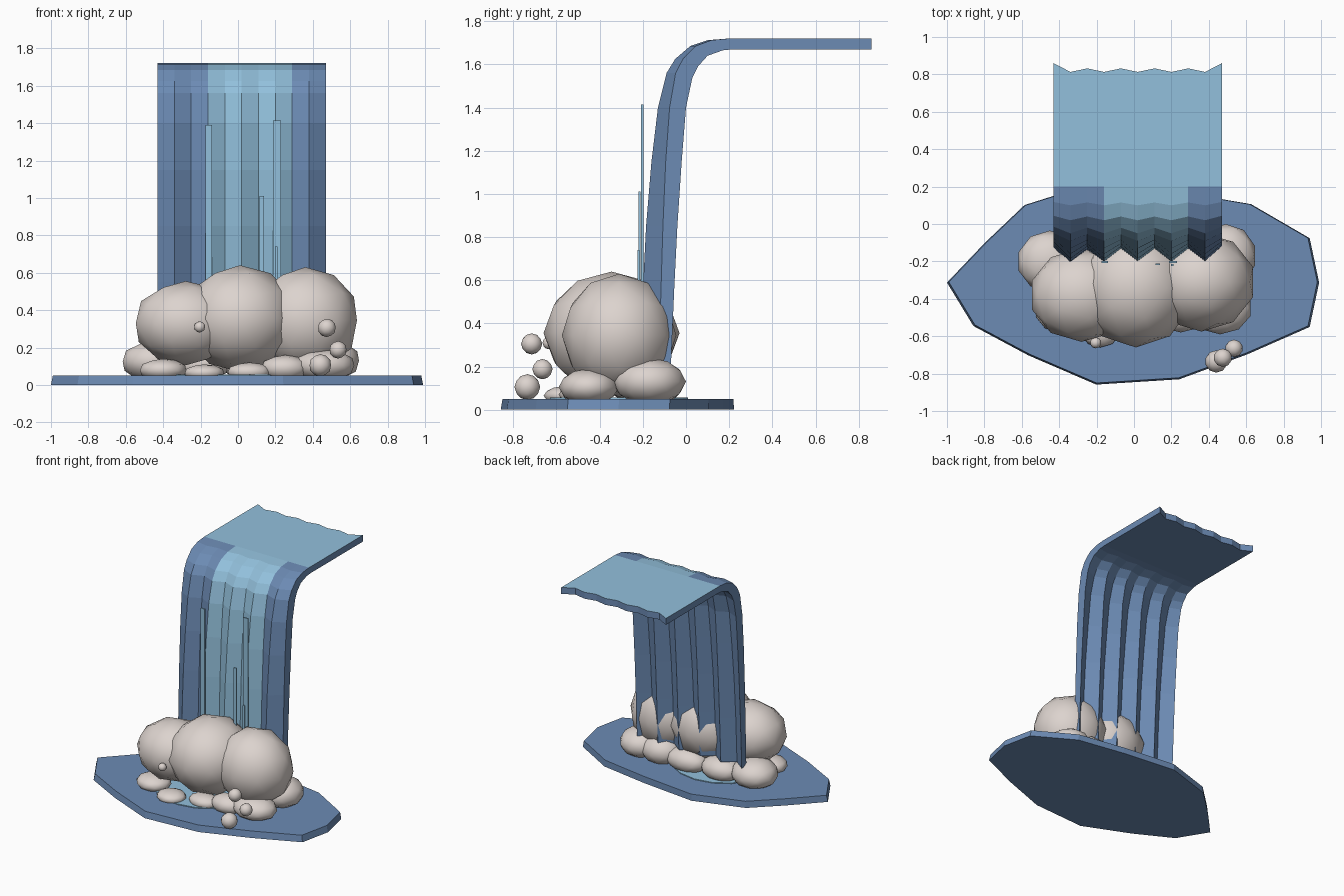
import bpy, bmesh, math
from mathutils import Matrix

if "Cube" in bpy.data.objects:
    bpy.data.objects.remove(bpy.data.objects["Cube"])


def material(name, rgb):
    m = bpy.data.materials.new(name)
    m.diffuse_color = (*rgb, 1)
    m.use_nodes = True
    m.node_tree.nodes["Principled BSDF"].inputs["Base Color"].default_value = m.diffuse_color
    return m


DEEP = material("deep_water", (0.150, 0.258, 0.456))
LIGHT = material("light_water", (0.290, 0.530, 0.715))
FOAM = material("pale_foam", (0.72, 0.655, 0.62))


def finish(name, bm, *mats):
    bmesh.ops.recalc_face_normals(bm, faces=bm.faces[:])
    me = bpy.data.meshes.new(name)
    bm.to_mesh(me)
    bm.free()
    for m in mats:
        me.materials.append(m)
    ob = bpy.data.objects.new(name, me)
    bpy.context.collection.objects.link(ob)
    return ob


def plate(name, outline, z0, z1, mat, grow=1.0):
    """Closed slab from an outline; grow scales the bottom ring."""
    bm = bmesh.new()
    low = [bm.verts.new((x * grow, y * grow, z0)) for x, y in outline]
    top = [bm.verts.new((x, y, z1)) for x, y in outline]
    bm.faces.new(low[::-1])
    bm.faces.new(top)
    n = len(outline)
    for i in range(n):
        j = (i + 1) % n
        bm.faces.new((low[i], low[j], top[j], top[i]))
    return finish(name, bm, mat)


def blob(name, centre, radii):
    """Smooth low-poly foam ball."""
    bm = bmesh.new()
    bmesh.ops.create_icosphere(bm, subdivisions=2, radius=1,
                               matrix=Matrix.Translation(centre) @ Matrix.Diagonal((*radii, 1)))
    for f in bm.faces:
        f.smooth = True
    return finish(name, bm, FOAM)


# Pool
plate("pool", [(-0.99, -0.31), (-0.85, -0.54), (-0.56, -0.695), (-0.2, -0.85), (0.24, -0.822),
               (0.6, -0.69), (0.93, -0.545), (0.98, -0.31), (0.93, -0.075), (0.62, 0.105),
               (0.24, 0.17), (-0.2, 0.22), (-0.58, 0.1), (-0.79, -0.1)], 0, 0.05, DEEP, 1.01)

# Light ripple patch lying on the pool
plate("ripple", [(-0.08 + 0.36 * math.cos(a * math.pi / 8), -0.31 + 0.32 * math.sin(a * math.pi / 8))
                 for a in range(16)], 0.048, 0.056, LIGHT)

# Falling sheet: front ridge profile, back valley profile and fold depth, from the lip down
FRONT = [(0.2, 1.72), (0.1, 1.712), (0.02, 1.685), (-0.05, 1.625), (-0.09, 1.56),
         (-0.13, 1.4), (-0.16, 1.15), (-0.185, 0.85), (-0.2, 0.55), (-0.21, 0.2)]
BACK = [(0.22, 1.67), (0.17, 1.665), (0.1, 1.64), (0.055, 1.59), (0.03, 1.54),
        (0.0, 1.4), (-0.02, 1.15), (-0.04, 0.85), (-0.055, 0.55), (-0.07, 0.2)]
FOLD = [0.0, 0.015, 0.02, 0.03, 0.035, 0.045, 0.055, 0.065, 0.07, 0.07]
COLS = 11
bm = bmesh.new()
front, back = [], []
for i in range(COLS):
    x = -0.43 + 0.09 * i
    edge = i in (0, COLS - 1)
    ridge = i % 2
    end = 0.86 if edge else 0.813 if ridge else 0.832
    f = [bm.verts.new((x, end, 1.72))]
    b = [bm.verts.new((x, end, 1.67))]
    for (fy, fz), (by, bz), d in zip(FRONT, BACK, FOLD):
        shift = 0 if ridge else d * (1.2 if edge else 1)
        f.append(bm.verts.new((x, fy + shift, fz)))
        b.append(bm.verts.new((x, by - (d if ridge else 0), bz)))
    front.append(f)
    back.append(b)
rows = len(front[0])
for i in range(COLS - 1):
    for r in range(rows - 1):
        face = bm.faces.new((front[i][r], front[i + 1][r], front[i + 1][r + 1], front[i][r + 1]))
        # light on the flat top and the five middle strips
        face.material_index = 1 if r == 0 or 3 <= i <= 7 else 0
        bm.faces.new((back[i][r], back[i][r + 1], back[i + 1][r + 1], back[i + 1][r]))
    for r in (0, rows - 1):
        bm.faces.new((front[i][r], back[i][r], back[i + 1][r], front[i + 1][r]))
for i in (0, COLS - 1):
    for r in range(rows - 1):
        bm.faces.new((front[i][r], front[i][r + 1], back[i][r + 1], back[i][r]))
finish("waterfall_sheet", bm, DEEP, LIGHT)

# Thin free streaks in front of the sheet
for k, (x0, x1, y, top) in enumerate([(-0.175, -0.14, -0.203, 1.39), (0.115, 0.14, -0.215, 1.01),
                                      (0.188, 0.23, -0.203, 1.415), (0.198, 0.212, -0.22, 0.74)]):
    plate(f"streak_{k + 1}", [(x0, y - 0.005), (x1, y - 0.005), (x1, y + 0.005), (x0, y + 0.005)],
          0.3, top, LIGHT)

# Big foam billows
for name, c, r in [("left", (-0.28, -0.38, 0.33), (0.28, 0.25, 0.225)),
                   ("middle", (0.01, -0.345, 0.355), (0.31, 0.315, 0.285)),
                   ("right", (0.36, -0.31, 0.345), (0.29, 0.265, 0.285))]:
    blob(f"billow_{name}", c, r)

# Small foam mounds around the foot
for k, (x, y, z, rx, ry, rz) in enumerate([
        (-0.45, -0.2, 0.125, 0.175, 0.165, 0.11), (-0.2, -0.15, 0.11, 0.16, 0.12, 0.09),
        (0.08, -0.13, 0.11, 0.17, 0.11, 0.09), (0.31, -0.15, 0.125, 0.16, 0.14, 0.11),
        (0.49, -0.17, 0.13, 0.165, 0.17, 0.11), (0.46, -0.45, 0.105, 0.17, 0.14, 0.085),
        (0.25, -0.48, 0.09, 0.13, 0.1, 0.07), (0.06, -0.5, 0.07, 0.12, 0.09, 0.05),
        (-0.18, -0.56, 0.065, 0.11, 0.1, 0.045), (-0.4, -0.46, 0.08, 0.13, 0.12, 0.06)]):
    blob(f"foam_mound_{k + 1}", (x, y, z), (rx, ry, rz))

# Flying droplets
for k, (x, y, z, r) in enumerate([(-0.205, -0.635, 0.31, 0.03), (0.475, -0.715, 0.305, 0.049),
                                  (0.535, -0.665, 0.188, 0.047), (0.44, -0.735, 0.105, 0.06)]):
    blob(f"droplet_{k + 1}", (x, y, z), (r, r, r))
